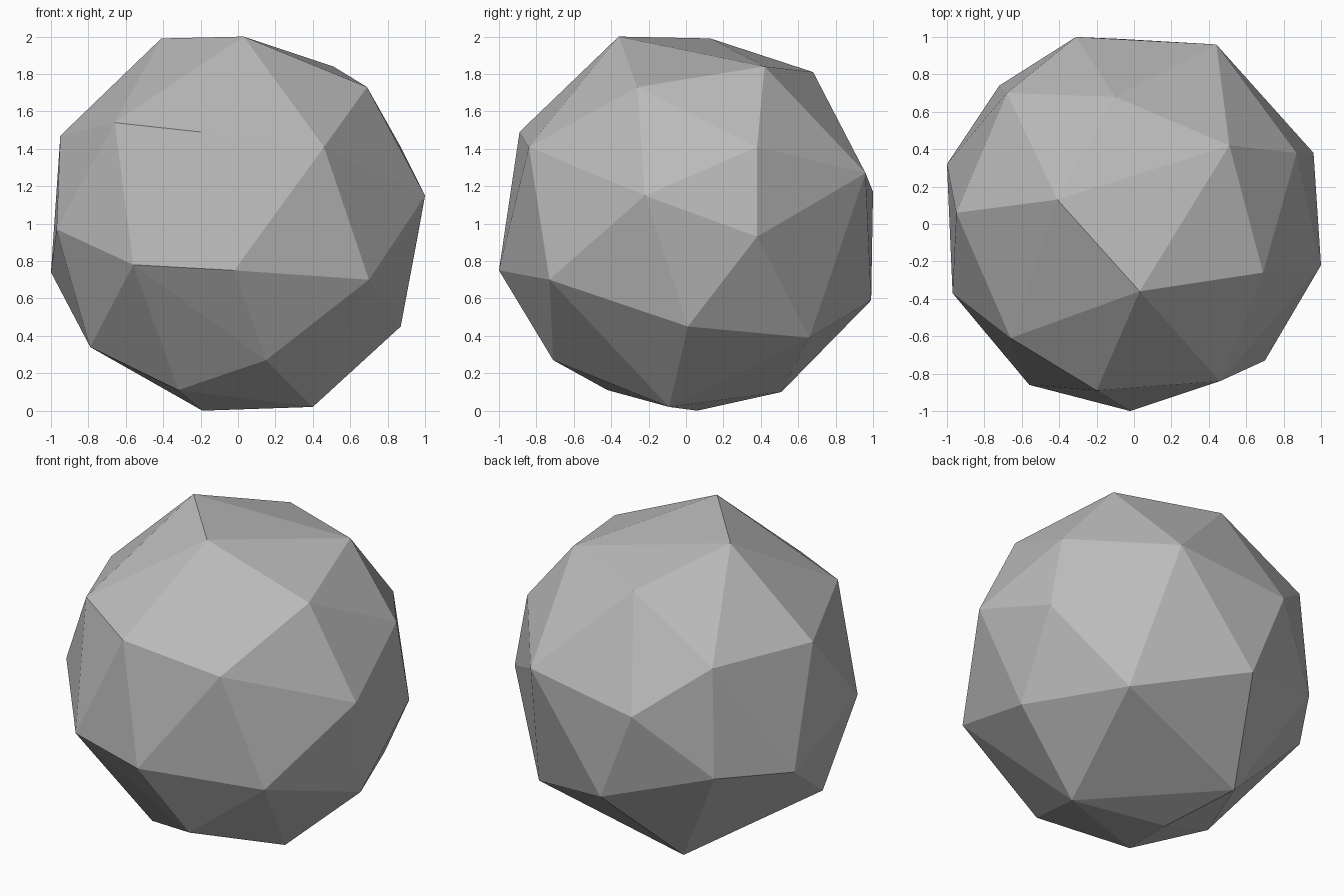
import bpy, bmesh

# Corner points of the boulder, grouped in bands from the crown to the base
CROWN = [(.03, -.36, 2.0), (-.41, .13, 1.99), (.51, .42, 1.84), (-.10, .68, 1.81), (.69, -.26, 1.73)]
UPPER = [(-.66, -.61, 1.54), (-.20, -.89, 1.49), (.46, -.84, 1.41), (.87, .38, 1.41),
         (-.95, .06, 1.47), (-.68, .70, 1.47), (.44, .96, 1.27)]
MIDDLE = [(-.31, 1.0, 1.17), (1.0, -.22, 1.15), (-.97, -.37, .97), (.96, .38, .93),
          (-.56, -.86, .78), (-.02, -1.0, .75), (-.72, .74, .78), (-1.0, .32, .74), (.70, -.73, .70)]
LOWER = [(-.08, .99, .59), (.87, .01, .45), (.59, .66, .39), (-.79, -.27, .34), (.15, -.71, .27)]
BASE = [(-.32, -.42, .11), (-.34, .51, .10), (.40, -.09, .02), (-.19, .06, 0)]

# Faceted shell stretched around the corners
bm = bmesh.new()
for p in CROWN + UPPER + MIDDLE + LOWER + BASE:
    bm.verts.new(p)
bmesh.ops.convex_hull(bm, input=bm.verts[:])
bmesh.ops.recalc_face_normals(bm, faces=bm.faces[:])
mesh = bpy.data.meshes.new("boulder")
bm.to_mesh(mesh)
bm.free()

# Plain grey stone
stone = bpy.data.materials.new("stone_grey")
stone.diffuse_color = (.5, .5, .5, 1)
mesh.materials.append(stone)

boulder = bpy.data.objects.new("boulder", mesh)
bpy.context.collection.objects.link(boulder)
